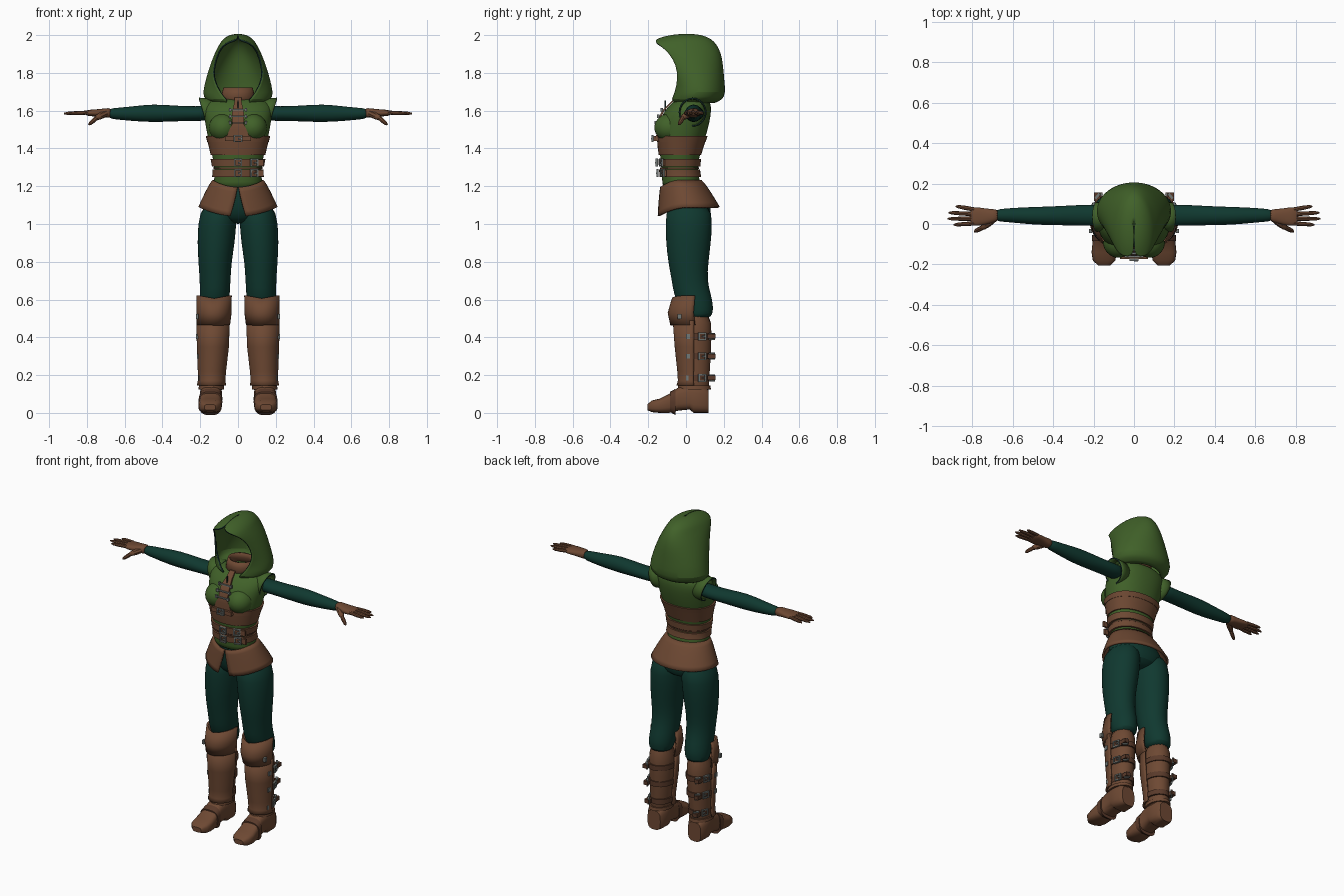
import bpy, bmesh, math
from math import sin, cos, pi, tau, copysign, sqrt
from mathutils import Vector, Matrix

if "Cube" in bpy.data.objects:
    bpy.data.objects.remove(bpy.data.objects["Cube"])

X, Y, Z = Vector((1, 0, 0)), Vector((0, 1, 0)), Vector((0, 0, 1))
made = []


def material(name, *rgb):
    m = bpy.data.materials.new(name)
    m.use_nodes = True
    m.diffuse_color = (*rgb, 1)
    shader = m.node_tree.nodes["Principled BSDF"]
    shader.inputs["Base Color"].default_value = (*rgb, 1)
    shader.inputs["Roughness"].default_value = .8
    return m


green = material("green cloth", .052, .12, .022)
teal = material("dark teal cloth", .005, .04, .029)
leather = material("brown leather", .155, .066, .033)
strap_brown = material("dark strap leather", .1, .042, .023)
metal = material("dull metal", .17, .19, .18)
dark = material("dark trim", .006, .022, .018)


def finish(name, bm, mats, mirror=False, thick=0, smooth=0):
    bmesh.ops.recalc_face_normals(bm, faces=bm.faces[:])
    mesh = bpy.data.meshes.new(name)
    bm.to_mesh(mesh)
    bm.free()
    ob = bpy.data.objects.new(name, mesh)
    bpy.context.collection.objects.link(ob)
    for m in mats:
        mesh.materials.append(m)
    if smooth:
        ob.modifiers.new("round", "SUBSURF").levels = smooth
        ob.modifiers["round"].render_levels = smooth
    if thick:
        s = ob.modifiers.new("thickness", "SOLIDIFY")
        s.thickness, s.offset = thick, 0
        s.material_offset_rim = len(mats) - 1
    if mirror:
        ob.modifiers.new("mirror", "MIRROR").use_mirror_merge = False
    made.append(ob)
    return ob


def oval(o, u, v, ru, rv, n=20, p=2, a=pi):
    """Points of an oval round o, from angle -a to a, angle 0 facing -v."""
    def power(q):
        return copysign(abs(q) ** (2 / p), q)
    count = n if a == pi else n + 1
    angles = [-a + 2 * a * i / n for i in range(count)]
    return [Vector(o) + u * ru * power(sin(t)) - v * rv * power(cos(t)) for t in angles]


def loft(name, rings, *mats, closed=True, caps=True, **kw):
    bm = bmesh.new()
    rows = [[bm.verts.new(p) for p in r] for r in rings]
    n = len(rows[0])
    for a, b in zip(rows, rows[1:]):
        for i in range(n if closed else n - 1):
            j = (i + 1) % n
            bm.faces.new((a[i], a[j], b[j], b[i]))
    if closed and caps:
        bm.faces.new(rows[0])
        bm.faces.new(rows[-1])
    return finish(name, bm, mats, **kw)


def boxes(name, mat, parts, frame=Matrix(), mirror=False):
    bm = bmesh.new()
    for loc, size in parts:
        m = frame @ Matrix.Translation(loc) @ Matrix.Diagonal((*size, 1))
        bmesh.ops.create_cube(bm, size=1, matrix=m)
    return finish(name, bm, [mat], mirror)


def buckle(name, loc, yaw=0, w=.036, h=.036, mirror=False):
    """Square frame with a prong, facing -y before the turn."""
    b = .007
    parts = [((0, 0, s * h / 2), (w + b, .012, b)) for s in (-1, 1)]
    parts += [((s * w / 2, 0, 0), (b, .012, h)) for s in (-1, 1)]
    parts.append(((w / 4, -.003, 0), (w / 2, .01, b)))
    boxes(name, metal, parts, Matrix.Translation(loc) @ Matrix.Rotation(yaw, 4, "Z"), mirror)


def upright(rows, **kw):
    """Horizontal ovals from rows of (z, cx, cy, rx, ry)."""
    return [oval((cx, cy, z), X, Y, rx, ry, **kw) for z, cx, cy, rx, ry in rows]


def trunk(rows, off=0, n=32):
    """Horizontal ovals from rows of (z, half width, front y, back y)."""
    return upright([(z, 0, (f + b) / 2, w + off, (b - f) / 2 + off) for z, w, f, b in rows], n=n, p=2.2)


# Vest
body = [(1.18, .135, -.125, .085), (1.22, .128, -.125, .075), (1.28, .122, -.13, .062),
        (1.35, .134, -.135, .068), (1.42, .15, -.145, .09), (1.48, .165, -.147, .11),
        (1.54, .175, -.142, .125), (1.6, .185, -.115, .135), (1.64, .175, -.075, .13),
        (1.67, .12, -.045, .115)]


def at(z):
    for lo, hi in zip(body, body[1:]):
        if lo[0] <= z <= hi[0]:
            k = (z - lo[0]) / (hi[0] - lo[0])
            return [p + (q - p) * k for p, q in zip(lo, hi)]


def front(x, z):
    _, w, f, b = at(z)
    return (f + b) / 2 - (b - f) / 2 * sqrt(1 - (x / w) ** 2)


loft("vest", trunk(body), green, smooth=1)
loft("vest_chest", [oval((.078, -.085 - .082 * sin(t), 1.51), X, Z, .076 * cos(t), .075 * cos(t))
                    for t in [pi / 2 * i / 8 - .01 for i in range(9)]], green, mirror=True)
loft("vest_shoulder", [oval((x, .035, 1.592), Y, Z + X * tilt, r, r * 1.04, n=24)
                       for x, tilt, r in ((.12, 0, .066), (.165, .15, .068), (.185, .3, .07))],
     green, dark, caps=False, thick=.008, mirror=True)

# Corset band and belts
for name, lo, hi, off, mat in (("corset_band", 1.365, 1.44, .007, leather),
                               ("chest_strap", 1.435, 1.465, .009, leather),
                               ("upper_belt", 1.305, 1.345, .012, leather),
                               ("lower_belt", 1.25, 1.288, .012, leather),
                               ("belt_edge", 1.292, 1.3, .006, strap_brown)):
    loft(name, trunk([at(lo), at((lo + hi) / 2), at(hi)], off, 40), mat)
for z in (1.325, 1.269):
    for x in (0, .085):
        buckle("belt_buckle", (x, front(x, z) - .022, z), x * 4)
    boxes("belt_tail", leather, [((.1, front(.1, z) - .02, z), (.07, .012, .034))],
          Matrix.Identity(4))
buckle("chest_buckle", (0, -.177, 1.452), 0, .04, .03)
boxes("chest_buckle_tab", leather, [((0, -.165, 1.452), (.14, .014, .026))])

# Laced front panel with clasps
loft("front_panel", [[Vector((x, front(0, z) - d, z)) for x, d in ((-w, 0), (-w, .012), (w, .012), (w, 0))]
                     for z, w in ((1.44, .07), (1.5, .045), (1.53, .03), (1.57, .032), (1.6, .03),
                                  (1.64, .02), (1.67, .018))], leather)
for z in (1.605, 1.57, 1.535):
    y = front(0, z) - .018
    boxes("front_clasp", metal, [((0, y, z), (.075, .01, .007)), ((.042, y, z), (.012, .012, .018)),
                                 ((-.042, y, z), (.012, .012, .018))])
boxes("front_seam", dark, [((0, front(0, 1.62) - .015, 1.62), (.005, .008, .07))])

# Neck collar
loft("neck_collar", upright([(z, 0, .03, r, r * .9) for z, r in ((1.64, .088), (1.69, .08), (1.72, .072))],
                            n=24), leather, caps=False, thick=.012)


# Hood: rows of z, front y, back y, half width, half width of the opening
def hood_row(z, f, b, w, gap):
    c = sqrt(1 - (gap / w) ** 2)
    r = (b - f) / (1 + c)
    start = math.asin(gap / w)
    angles = [start + (tau - 2 * start) * i / 28 for i in range(29)]
    return [Vector((w * sin(t), b - r - r * cos(t), z)) for t in angles]


loft("hood", [hood_row(*r) for r in (
    (1.645, -.06, .15, .135, .055), (1.66, -.075, .188, .17, .06), (1.69, -.055, .206, .186, .09),
    (1.77, -.04, .197, .166, .132), (1.84, -.05, .192, .143, .125), (1.9, -.085, .182, .12, .106),
    (1.94, -.13, .163, .1, .084), (1.962, -.165, .145, .088, .05), (1.975, -.155, .13, .075, .002),
    (1.99, -.11, .1, .055, .001), (2, -.05, .06, .03, .001), (2.001, -.01, .01, .004, .001))],
     green, dark, closed=False, thick=.01, smooth=1)

# Sleeves and hands
loft("sleeve", [oval((x, y, z), Y, Z, ry, rz) for x, y, z, ry, rz in (
    (.13, .04, 1.588, .05, .045), (.22, .044, 1.584, .054, .037), (.33, .042, 1.585, .049, .042),
    (.45, .04, 1.587, .046, .049), (.55, .042, 1.584, .041, .04), (.64, .044, 1.584, .033, .031),
    (.69, .042, 1.585, .03, .027))], teal, mirror=True, smooth=1)
loft("palm", [oval((x, y, 1.588), Y, Z, ry, rz, n=16, p=2.5) for x, y, ry, rz in (
    (.67, .042, .031, .028), (.7, .04, .034, .025), (.74, .036, .042, .02), (.78, .037, .048, .018),
    (.815, .038, .046, .012))], leather, mirror=True, smooth=1)


def finger(name, a, b, r):
    a, b = Vector(a), Vector(b)
    d = (b - a).normalized()
    u = d.cross(Z).normalized()
    loft(name, [oval(a.lerp(b, t), u, u.cross(d), r * k, r * k, n=8)
                for t, k in ((0, 1), (.5, 1), (.85, .8), (1, .35))], leather, mirror=True)


for i, (x, y) in enumerate(((.893, -.004), (.922, .026), (.918, .056), (.882, .088))):
    finger("finger", (.79, .003 + .023 * i, 1.59), (x, y, 1.585), .0105)
finger("thumb", (.7, .02, 1.585), (.755, -.022, 1.56), .018)
finger("thumb_tip", (.742, -.014, 1.567), (.79, -.038, 1.526), .012)

# Trousers
loft("trouser_seat", trunk([(1.21, .12, -.115, .07), (1.15, .155, -.115, .11), (1.08, .18, -.11, .138),
                            (1.03, .13, -.09, .125), (1, .03, -.05, .08)]), teal, smooth=1)
loft("trouser_leg", upright([(1.12, .095, .015, .093, .118), (1, .111, .015, .103, .126),
                             (.9, .116, .013, .1, .12), (.8, .122, .012, .089, .108),
                             (.7, .121, .018, .082, .094), (.62, .123, .035, .08, .1),
                             (.57, .126, .055, .078, .09), (.52, .128, .068, .072, .075),
                             (.5, .13, .06, .06, .06)]), teal, mirror=True, smooth=1)

# Split skirt of the vest
rows = []
for k in range(7):
    t = k / 6
    slit, e = .02 + .18 * t, t ** .85
    row = []
    for i in range(41):
        q = slit + (tau - 2 * slit) * i / 40
        face = max(cos(q), 0)
        top, low = 1.23 - .035 * face ** 2, 1.088 - .048 * face ** 2
        yc, ry = -.027 + .04 * e, .104 + .056 * e
        row.append(Vector(((.13 + .075 * e) * sin(q), yc - ry * cos(q), top + (low - top) * t)))
    rows.append(row)
loft("skirt", rows, leather, closed=False, thick=.012)

# Boots
shaft = [(.54, .133, .055, .07, .078), (.42, .132, .046, .074, .092), (.28, .134, .046, .069, .085),
         (.16, .139, .046, .06, .077), (.08, .143, .052, .056, .068)]
loft("boot_shaft", upright(shaft), leather, mirror=True, smooth=1)
loft("shin_guard", upright([(.49, .132, .035, .084, .1), (.35, .133, .035, .08, .09),
                            (.22, .138, .035, .07, .076), (.17, .14, .035, .068, .073),
                            (.145, .14, .035, .073, .08)], a=1.65), leather,
     closed=False, thick=.01, mirror=True)
knee = upright([(.465, .131, .03, .084, .108), (.53, .127, .02, .088, .112), (.6, .126, .03, .088, .1)], a=1.75)
for p in knee[-1]:
    p.z += .2 * abs(p.x - .126) + .005
loft("knee_guard", knee, leather, closed=False, thick=.01, mirror=True)
loft("foot", [oval((cx, y, (lo + hi) / 2), X, Z, w, (hi - lo) / 2, n=24, p=3.2) for y, cx, lo, hi, w in (
    (.12, .143, 0, .12, .045), (.1, .143, 0, .14, .057), (.04, .143, 0, .15, .06),
    (.02, .143, .018, .15, .057), (-.04, .144, .012, .135, .055), (-.09, .146, 0, .1, .059),
    (-.14, .148, 0, .075, .062), (-.18, .148, .004, .066, .056), (-.205, .148, .014, .045, .03))],
     leather, mirror=True)
loft("foot_strap", [oval((.146, y, .058), X, Z, w, h, n=24, p=3) for y, w, h in (
    (-.055, .061, .07), (-.085, .063, .053))], strap_brown, mirror=True)
loft("ankle_band", upright([(.145, .141, .044, .066, .085), (.125, .142, .044, .067, .088)]),
     leather, mirror=True)

# Boot straps and buckles
for z, r, d in ((.405, .079, .097), (.3, .075, .092), (.185, .067, .085)):
    loft("boot_strap", upright([(z + s * .016, .134, .046, r, d) for s in (-1, 1)]),
         strap_brown, mirror=True)
    x = .134 + r
    buckle("boot_buckle", (x - .008, .085, z), pi / 2 + .3, .036, .034, True)
    buckle("boot_rear_buckle", (x - .032, .138, z), pi * .72, .026, .03, True)
    boxes("boot_strap_plate", metal, [((x + .003, .01, z), (.012, .022, .026))], mirror=True)
    boxes("boot_strap_tail", strap_brown, [((x - .03, .135, z), (.03, .04, .024))], mirror=True)
boxes("knee_stud", metal, [((.216, -.035, .51), (.014, .02, .026))], mirror=True)

# Smooth shading with crisp edges
bpy.ops.object.select_all(action="DESELECT")
for ob in made:
    ob.select_set(True)
bpy.context.view_layer.objects.active = made[0]
bpy.ops.object.shade_smooth_by_angle(angle=.7)
